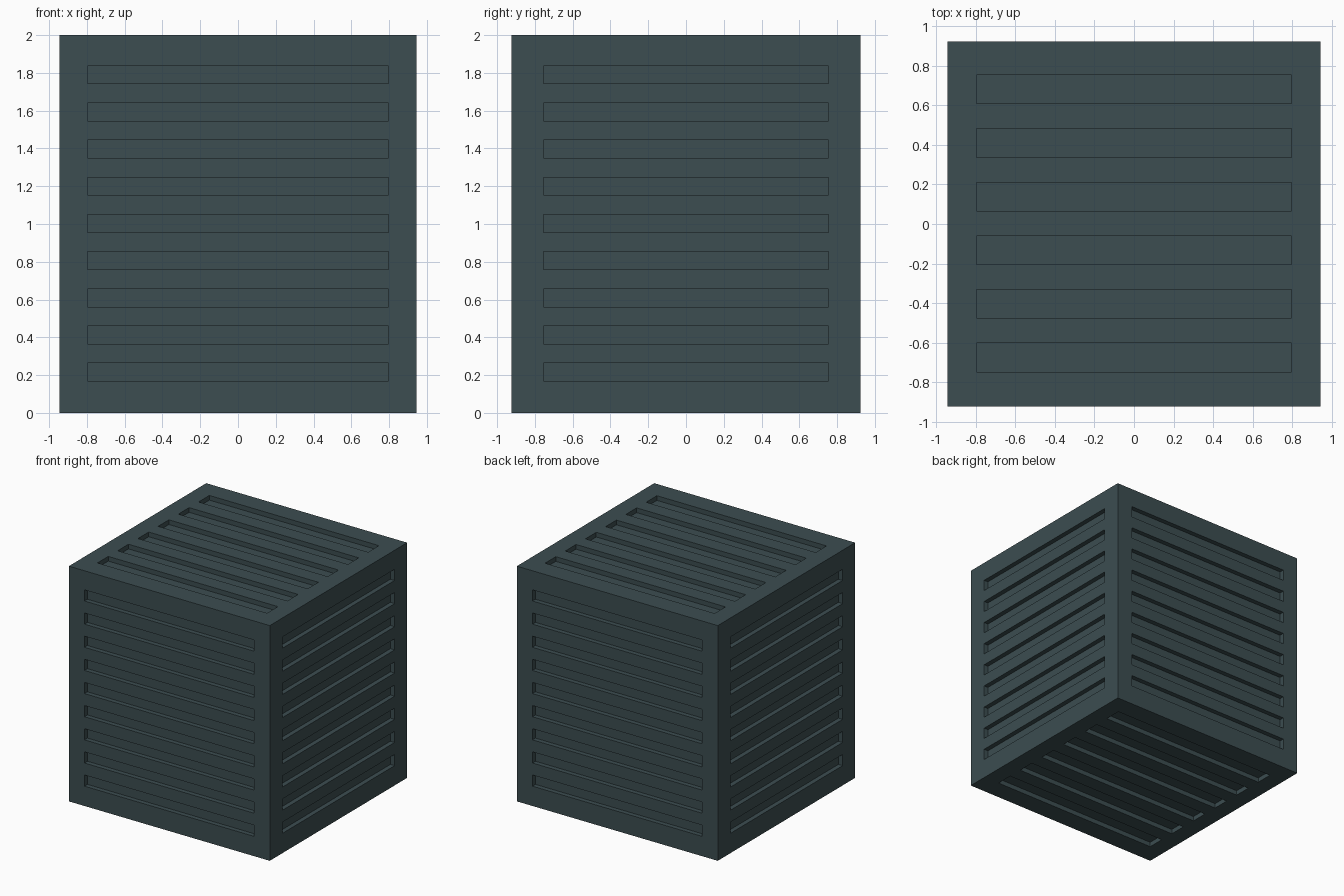
import bpy, bmesh
from mathutils import Matrix, Vector

if "Cube" in bpy.data.objects:
    bpy.data.objects.remove(bpy.data.objects["Cube"])

HX, HY, H = 0.945, 0.923, 2.0   # half width, half depth, height
DEPTH = 0.04                    # slot recess


def add_box(bm, centre, size):
    m = Matrix.Translation(Vector(centre)) @ Matrix.Diagonal((*size, 1))
    bmesh.ops.create_cube(bm, size=1, matrix=m)


def make_object(name, bm):
    mesh = bpy.data.meshes.new(name)
    bm.to_mesh(mesh)
    bm.free()
    obj = bpy.data.objects.new(name, mesh)
    bpy.context.collection.objects.link(obj)
    return obj


# Crate body
bm = bmesh.new()
add_box(bm, (0, 0, H / 2), (2 * HX, 2 * HY, H))
body = make_object("crate_body", bm)
mat = bpy.data.materials.new("dark_teal")
mat.diffuse_color = (0.045, 0.075, 0.082, 1)
mat.use_nodes = True
mat.node_tree.nodes["Principled BSDF"].inputs["Base Color"].default_value = mat.diffuse_color
body.data.materials.append(mat)

# Slot cutters, mirrored on opposite faces
bm = bmesh.new()
for i in range(9):
    z = 1.003 + (i - 4) * 0.1968
    for s in (-1, 1):
        add_box(bm, (0, s * HY, z), (1.596, 2 * DEPTH, 0.095))
        add_box(bm, (s * HX, 0, z), (2 * DEPTH, 1.51, 0.095))
for i in range(6):
    y = 0.003 + (i - 2.5) * 0.2715
    for z in (0, H):
        add_box(bm, (0, y, z), (1.596, 0.145, 2 * DEPTH))
cutter = make_object("slot_cutter", bm)
cutter.data.materials.append(mat)
cutter.hide_render = True
cutter.hide_viewport = True

# Recessed slots
mod = body.modifiers.new("slots", 'BOOLEAN')
mod.operation = 'DIFFERENCE'
mod.solver = 'EXACT'
mod.object = cutter
